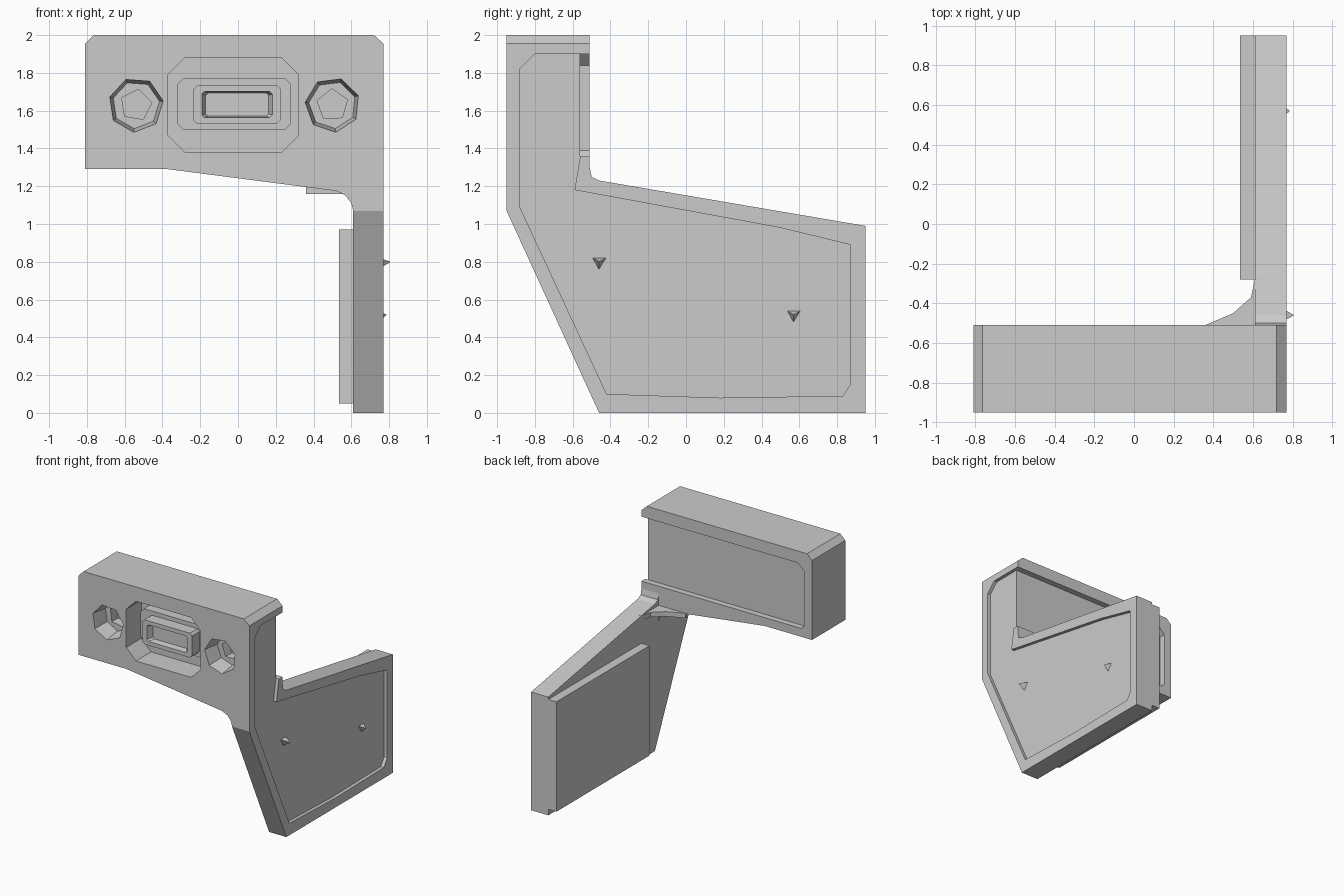
import bpy, bmesh, math
from mathutils import Vector

cube = bpy.data.objects.get("Cube")
if cube:
    bpy.data.objects.remove(cube, do_unlink=True)

grey = bpy.data.materials.new("plain grey")
grey.use_nodes = True
grey.diffuse_color = (0.6, 0.6, 0.6, 1)
grey.node_tree.nodes["Principled BSDF"].inputs["Base Color"].default_value = (0.6, 0.6, 0.6, 1)


def prism(name, points, axis, start, end, end_scale=1.0):
    """Extrude a 2D outline along an axis, optionally tapering about its middle."""
    place = {"x": lambda u, v, w: (w, u, v),
             "y": lambda u, v, w: (u, w, v),
             "z": lambda u, v, w: (u, v, w)}[axis]
    n = len(points)
    mu, mv = sum(p[0] for p in points) / n, sum(p[1] for p in points) / n
    bm = bmesh.new()
    near = [bm.verts.new(place(u, v, start)) for u, v in points]
    far = [bm.verts.new(place(mu + (u - mu) * end_scale, mv + (v - mv) * end_scale, end))
           for u, v in points]
    bm.faces.new(near)
    bm.faces.new(far[::-1])
    for i in range(n):
        j = (i + 1) % n
        bm.faces.new((near[j], near[i], far[i], far[j]))
    bmesh.ops.recalc_face_normals(bm, faces=bm.faces)
    mesh = bpy.data.meshes.new(name)
    bm.to_mesh(mesh)
    bm.free()
    mesh.materials.append(grey)
    obj = bpy.data.objects.new(name, mesh)
    bpy.context.collection.objects.link(obj)
    return obj


def combine(target, tool, operation):
    mod = target.modifiers.new(operation.lower(), "BOOLEAN")
    mod.operation, mod.solver, mod.object = operation, "EXACT", tool
    bpy.context.view_layer.objects.active = target
    bpy.ops.object.modifier_apply(modifier=mod.name)
    bpy.data.objects.remove(tool, do_unlink=True)


def cut_rect(x0, x1, z0, z1, c):
    return [(x0 + c, z0), (x1 - c, z0), (x1, z0 + c), (x1, z1 - c),
            (x1 - c, z1), (x0 + c, z1), (x0, z1 - c), (x0, z0 + c)]


def polygon(x, z, radius, sides, turn=0.0):
    return [(x + radius * math.cos(turn + math.tau * i / sides),
             z + radius * math.sin(turn + math.tau * i / sides)) for i in range(sides)]


FRONT, BACK, SIDE = -0.95, -0.51, 0.77

# Head block with chamfered top corners and a rounded underside corner
body = prism("bracket_body", [
    (-0.81, 1.29), (-0.37, 1.29), (0.52, 1.175), (0.57, 1.15), (0.6, 1.11), (0.61, 1.07),
    (SIDE, 1.07), (SIDE, 1.955), (0.72, 2), (-0.765, 2), (-0.81, 1.955)], "y", FRONT, BACK)

# Side plate running to the back
combine(body, prism("side_plate", [
    (FRONT, 1.07), (-0.46, 0), (0.95, 0), (0.95, 0.99), (-0.46, 1.23), (-0.5, 1.25),
    (BACK, 1.3), (BACK, 1.5), (FRONT, 1.5)], "x", 0.61, SIDE), "UNION")

# Fillet between the head and the plate
combine(body, prism("fillet", [
    (0.36, -0.52), (0.36, BACK), (0.5, -0.45), (0.59, -0.37), (0.61, -0.28),
    (0.65, -0.28), (0.65, -0.52)], "z", 1.16, 1.2), "UNION")

# Recess in the back of the head, open at the plate side
combine(body, prism("back_recess", [
    (0.9, 1.36), (-0.71, 1.36), (-0.74, 1.39), (-0.74, 1.84), (-0.68, 1.9), (0.9, 1.9)],
    "y", -0.56, -0.4), "DIFFERENCE")

# Shallow inset over the outer side
combine(body, prism("side_inset", [
    (-0.88, 1.09), (-0.42, 0.1), (0.18, 0.08), (0.83, 0.09), (0.87, 0.15), (0.87, 0.89),
    (0.5, 0.98), (-0.59, 1.18), (-0.56, 1.36), (-0.56, 1.9), (-0.8, 1.9), (-0.88, 1.82)],
    "x", 0.742, 0.85), "DIFFERENCE")

# Connector window and the two bolt pockets in the front
combine(body, prism("window", cut_rect(-0.37, 0.32, 1.38, 1.88, 0.09),
                    "y", FRONT - 0.05, FRONT + 0.2), "DIFFERENCE")
for x, turn in ((-0.54, 0.15), (0.5, 0.35)):
    combine(body, prism("pocket", polygon(x, 1.63, 0.148, 7, turn),
                        "y", FRONT - 0.02, FRONT + 0.14, 0.85), "DIFFERENCE")
    combine(body, prism("bolt_hole", polygon(x, 1.63, 0.085, 5, turn),
                        "y", FRONT + 0.1, FRONT + 0.22), "DIFFERENCE")

# Connector: flange deep in the window, then a shell with an open socket
prism("connector_flange", cut_rect(-0.32, 0.28, 1.5, 1.77, 0.03), "y", FRONT + 0.12, FRONT + 0.21)
shell = prism("connector_shell", cut_rect(-0.235, 0.225, 1.53, 1.735, 0.02),
              "y", FRONT + 0.02, FRONT + 0.14)
combine(shell, prism("socket", cut_rect(-0.2, 0.19, 1.56, 1.705, 0.015),
                     "y", FRONT, FRONT + 0.07, 0.85), "DIFFERENCE")

# Raised pad on the inner side of the plate
prism("inner_pad", [(-0.28, 0.05), (0.95, 0.05), (0.95, 0.97), (-0.28, 0.97)], "x", 0.535, 0.612)

# Small pointed nubs on the outer side
for name, y, z, tip in (("front_nub", -0.46, 0.8, 0.805), ("rear_nub", 0.57, 0.52, 0.785)):
    prism(name, polygon(y, z, 0.045, 3, 0.5), "x", 0.735, tip, 0.05)
